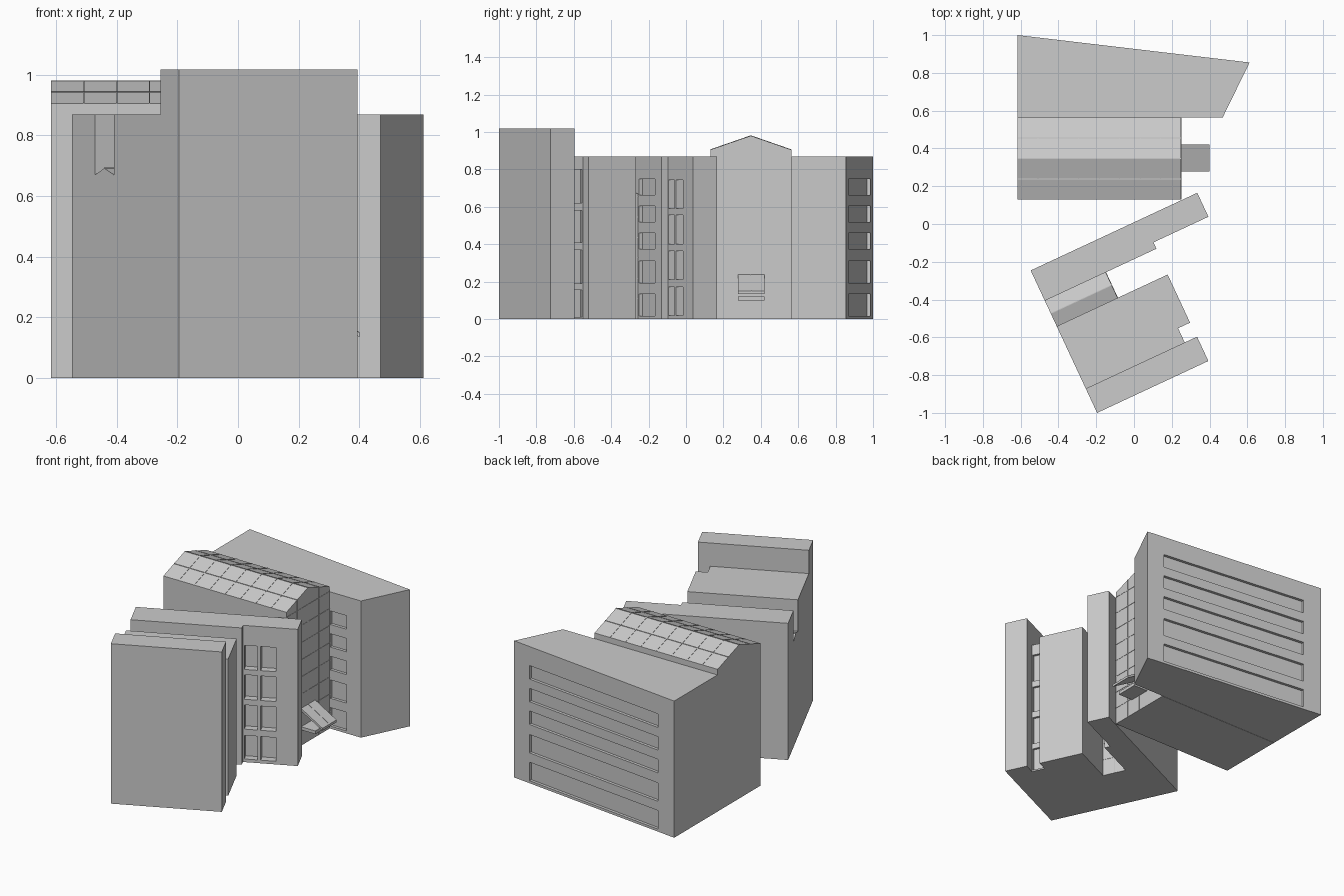
import bpy, bmesh, math
from mathutils import Vector, Matrix

if "Cube" in bpy.data.objects:
    bpy.data.objects.remove(bpy.data.objects["Cube"])

# Rotated frame of the south wing: s runs along the slabs, t runs across them
ANG = math.radians(25)
U = Vector((math.cos(ANG), math.sin(ANG), 0))
D = Vector((math.sin(ANG), -math.cos(ANG), 0))
P = Vector((-0.547, -0.246, 0))


def wing(s, t):
    return P + U * s + D * t


def finish(name, bm):
    bmesh.ops.recalc_face_normals(bm, faces=bm.faces)
    me = bpy.data.meshes.new(name)
    bm.to_mesh(me)
    bm.free()
    ob = bpy.data.objects.new(name, me)
    bpy.context.collection.objects.link(ob)
    return ob


def add_extrusion(bm, pts, vec):
    """Closed solid from a planar outline swept along vec."""
    a = [bm.verts.new(p) for p in pts]
    b = [bm.verts.new(Vector(p) + vec) for p in pts]
    bm.faces.new(a)
    bm.faces.new(b[::-1])
    for i in range(len(a)):
        j = (i + 1) % len(a)
        bm.faces.new((a[i], b[i], b[j], a[j]))


def block(name, pts, height):
    bm = bmesh.new()
    add_extrusion(bm, [Vector((p[0], p[1], 0)) for p in pts], Vector((0, 0, height)))
    return finish(name, bm)


def cut_windows(ob, spans, rows, depth):
    """Recess window openings: spans are (start, end) points on a wall line."""
    bm = bmesh.new()
    for a, b in spans:
        a, b = Vector((*a[:2], 0)), Vector((*b[:2], 0))
        d = (b - a).normalized()
        n = Vector((-d.y, d.x, 0)) * depth
        for z0, z1 in rows:
            add_extrusion(bm, [p + Vector((0, 0, z0)) for p in (a - n, b - n, b + n, a + n)],
                          Vector((0, 0, z1 - z0)))
    cutter = finish("window_cutter", bm)
    cutter.hide_render = True
    mod = ob.modifiers.new("windows", 'BOOLEAN')
    mod.operation, mod.solver, mod.object = 'DIFFERENCE', 'EXACT', cutter
    bpy.context.view_layer.objects.active = ob
    bpy.ops.object.modifier_apply(modifier=mod.name)
    bpy.data.objects.remove(cutter)


def add_bar(bm, a, b, w=0.004):
    d = b - a
    m = (Matrix.Translation((a + b) / 2) @ d.to_track_quat('Z', 'Y').to_matrix().to_4x4()
         @ Matrix.Diagonal((w, w, d.length, 1)))
    bmesh.ops.create_cube(bm, size=1, matrix=m)


def glass_hall(name, o, e, w, length, width, eave, ridge, panels, cols, floor_h):
    """Gabled hall with a grid of glazing bars on the roof and the end wall."""
    def at(s, f, z=None):
        top = eave + (ridge - eave) * (1 - abs(2 * f - 1))
        return o + e * (s * length) + w * (f * width) + Vector((0, 0, top if z is None else z))
    bm = bmesh.new()
    add_extrusion(bm, [at(0, 0, 0), at(0, 0), at(0, .5), at(0, 1), at(0, 1, 0)], e * length)
    finish(name, bm)
    bm = bmesh.new()
    for i in range(1, panels):
        for f in (0, .5):
            add_bar(bm, at(i / panels, f), at(i / panels, f + .5))
    for j in range(1, cols):
        add_bar(bm, at(0, j / cols), at(1, j / cols))
        add_bar(bm, at(1, j / cols, 0), at(1, j / cols))
    z = floor_h
    while z < eave - .01:
        add_bar(bm, at(1, 0, z), at(1, 1, z))
        z += floor_h
    finish(name + "_glazing_bars", bm)


FIVE = [(.016, .134), (.193, .31), (.374, .46), (.519, .604), (.663, .749)]
FOUR = [(.02, .17), (.21, .364), (.40, .556), (.59, .743)]

# North building with ribbon windows at the back and beside the hall
north = block("north_building", [(-.617, 1), (.612, .855), (.47, .565), (-.617, .565)], .87)
nw, ne = Vector((-.617, 1)), Vector((.612, .855))
cut_windows(north, [(nw.lerp(ne, .1), nw.lerp(ne, .905)), ((.254, .565), (.37, .565))], FIVE, .018)

# Glass hall and the lower glass link in the south wing
glass_hall("glass_hall", Vector((-.617, .563, 0)), Vector((1, 0, 0)), Vector((0, -1, 0)),
           .867, .433, .905, .98, 8, 4, .109)
glass_hall("glass_link", wing(0, .177), U, D, .356, .149, .67, .692, 4, 2, .109)

# Entrance canopy: sloping roof over a flat plate
bm = bmesh.new()
add_extrusion(bm, [Vector((x, .278, z)) for x, z in
                   ((.25, .237), (.40, .15), (.40, .135), (.25, .22))], Vector((0, .142, 0)))
add_bar(bm, Vector((.25, .349, .237)), Vector((.40, .349, .15)))
finish("canopy_roof", bm)
bm = bmesh.new()
add_extrusion(bm, [Vector((x, .278, z)) for x, z in
                   ((.25, .10), (.35, .10), (.35, .12), (.25, .12))], Vector((0, .142, 0)))
finish("canopy_plate", bm)

# Long slab nearest the hall
slab = block("long_slab", [wing(*p) for p in
             ((0, 0), (.973, 0), (.973, .14), (.652, .14), (.652, .177), (0, .177))], .87)
cut_windows(slab, [(wing(.66, .14), wing(.738, .14)), (wing(.756, .14), wing(.847, .14))], FOUR, .045)
cut_windows(slab, [(wing(.37, .177), wing(.57, .177))], FIVE, .018)

# Middle block with a set-back strip of windows
middle = block("middle_block", [wing(*p) for p in
               ((0, .326), (.648, .326), (.648, .607), (.578, .607), (.578, .69), (0, .69))], .87)
cut_windows(middle, [(wing(.578, .612), wing(.578, .685))],
            [(.01, .155), (.19, .37), (.41, .58), (.62, .80)], .015)

# Tall front slab
block("front_slab", [wing(*p) for p in ((0, .69), (.65, .69), (.65, .832), (0, .832))], 1.018)
